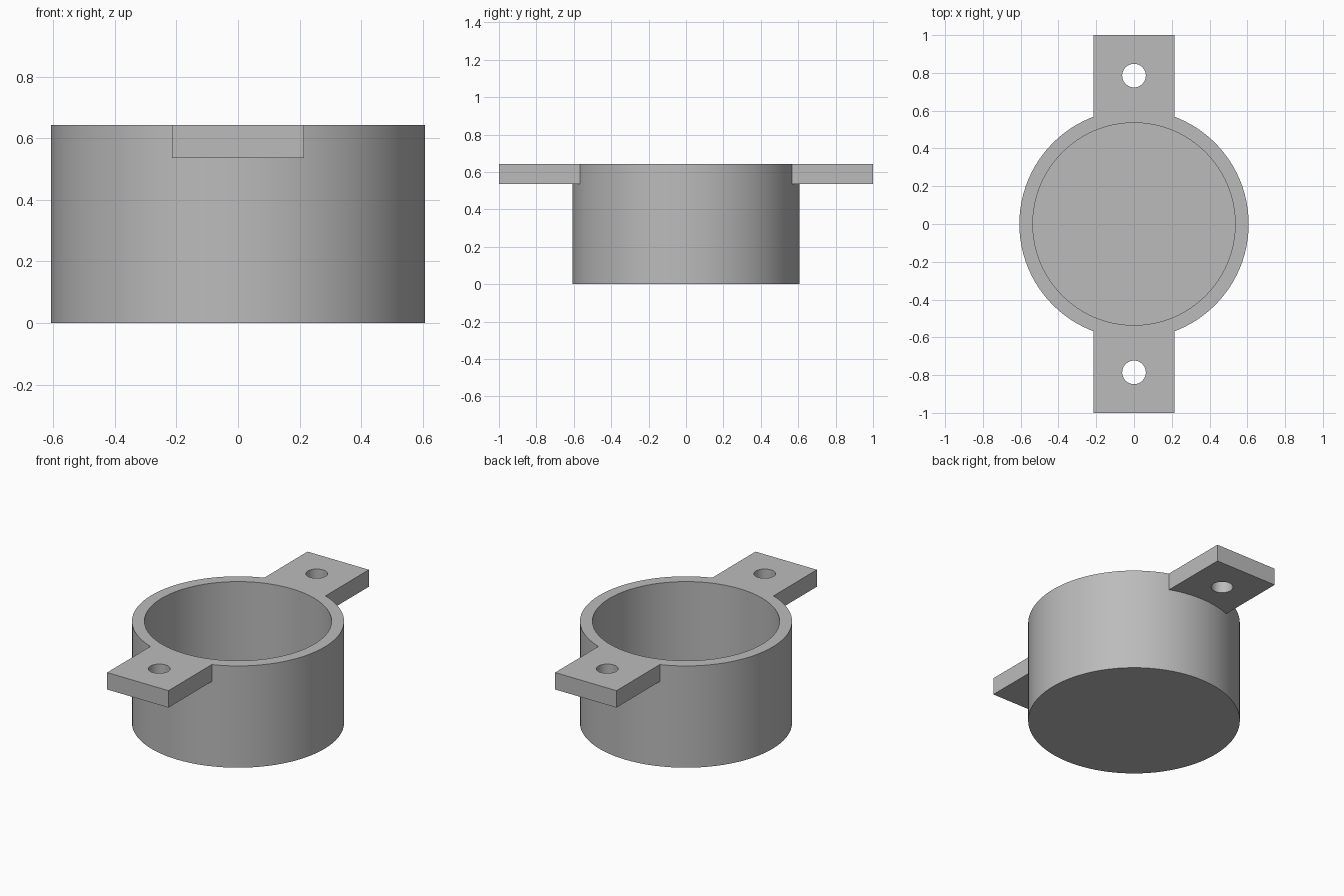
import bpy
import math

cube = bpy.data.objects.get("Cube")
if cube:
    bpy.data.objects.remove(cube, do_unlink=True)

UNIT = 1 / 28            # design unit: the tabs reach 28 units from the centre
HEIGHT = 18 * UNIT
FLOOR = 2 * UNIT
TAB_THICK = 3 * UNIT

grey = bpy.data.materials.new("plain grey")
grey.use_nodes = True
colour = (0.5, 0.5, 0.5, 1)
grey.diffuse_color = colour
grey.node_tree.nodes["Principled BSDF"].inputs["Base Color"].default_value = colour


def cylinder(name, radius, bottom, top, y=0, sides=96):
    bpy.ops.mesh.primitive_cylinder_add(vertices=sides, radius=radius, depth=top - bottom,
                                        location=(0, y, (bottom + top) / 2))
    obj = bpy.context.object
    obj.name = name
    return obj


def box(name, size, centre):
    bpy.ops.mesh.primitive_cube_add(size=1, location=centre)
    obj = bpy.context.object
    obj.name = name
    obj.scale = size
    bpy.ops.object.transform_apply(location=False, rotation=False, scale=True)
    return obj


def combine(target, tool, operation):
    bpy.context.view_layer.objects.active = target
    mod = target.modifiers.new(operation.lower(), 'BOOLEAN')
    mod.operation = operation
    mod.solver = 'EXACT'
    mod.object = tool
    bpy.ops.object.modifier_apply(modifier=mod.name)
    bpy.data.objects.remove(tool, do_unlink=True)


# Round cup with one mounting tab at the front and one at the back
holder = cylinder("cup_with_mounting_tabs", 17 * UNIT, 0, HEIGHT)
tab = box("tabs", (12 * UNIT, 56 * UNIT, TAB_THICK), (0, 0, HEIGHT - TAB_THICK / 2))
# Clear the tab bar's middle so its top does not overlap the rim
combine(tab, cylinder("tab_gap", 16 * UNIT, 0, 1), 'DIFFERENCE')
combine(holder, cylinder("cavity", 15 * UNIT, FLOOR, 1), 'DIFFERENCE')
combine(holder, tab, 'UNION')

# Screw holes
for side in (-1, 1):
    hole = cylinder("screw_hole", 1.75 * UNIT, HEIGHT - 2 * TAB_THICK, 1, side * 22 * UNIT, 48)
    combine(holder, hole, 'DIFFERENCE')

holder.data.materials.clear()
holder.data.materials.append(grey)
for face in holder.data.polygons:
    face.material_index = 0

# Smooth round walls, crisp edges
bpy.ops.object.select_all(action='DESELECT')
holder.select_set(True)
bpy.context.view_layer.objects.active = holder
bpy.ops.object.shade_smooth_by_angle(angle=math.radians(30))
